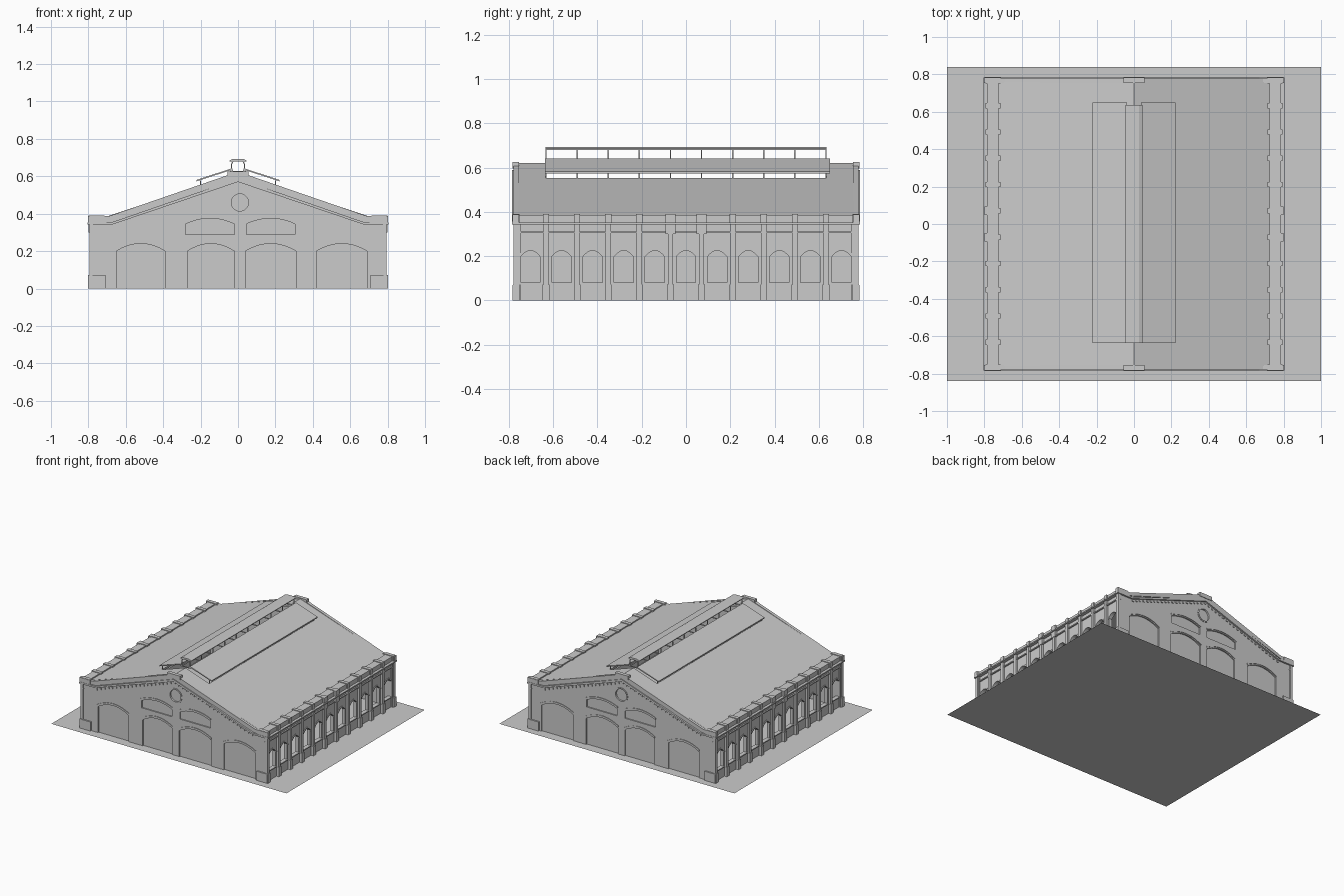
import bpy, bmesh, math

cube = bpy.data.objects.get("Cube")
if cube:
    bpy.data.objects.remove(cube, do_unlink=True)

GREY = (0.6, 0.6, 0.6, 1.0)
grey = bpy.data.materials.new("plain grey")
grey.use_nodes = True
grey.diffuse_color = GREY
grey.node_tree.nodes["Principled BSDF"].inputs["Base Color"].default_value = GREY


def part(name, prisms):
    """One object from prisms (outline, axis, start, end)."""
    bm = bmesh.new()
    for outline, axis, a, b in prisms:
        def place(u, v, d):
            return {"x": (d, u, v), "y": (u, d, v), "z": (u, v, d)}[axis]
        low = [bm.verts.new(place(u, v, a)) for u, v in outline]
        high = [bm.verts.new(place(u, v, b)) for u, v in outline]
        bm.faces.new(low)
        bm.faces.new(high)
        n = len(outline)
        for i in range(n):
            j = (i + 1) % n
            bm.faces.new((low[i], low[j], high[j], high[i]))
    bmesh.ops.recalc_face_normals(bm, faces=bm.faces)
    mesh = bpy.data.meshes.new(name)
    bm.to_mesh(mesh)
    bm.free()
    mesh.materials.append(grey)
    obj = bpy.data.objects.new(name, mesh)
    bpy.context.collection.objects.link(obj)
    return obj


def box(x0, x1, y0, y1, z0, z1):
    return ([(x0, y0), (x1, y0), (x1, y1), (x0, y1)], "z", z0, z1)


def arc(c, w, spring, rise, n=10):
    us = [1 - 2 * i / n for i in range(n + 1)]
    return [(c + w / 2 * u, spring + rise * (1 - u * u)) for u in us]


def arch(c, w, bottom, spring, rise):
    return [(c - w / 2, bottom), (c + w / 2, bottom)] + arc(c, w, spring, rise)


def arch_band(c, w, spring, rise, gap, thick):
    return arc(c, w, spring + gap + thick, rise) + arc(c, w, spring + gap, rise)[::-1]


def disc(cx, cz, r, n=24):
    return [(cx + r * math.cos(2 * math.pi * i / n),
             cz + r * math.sin(2 * math.pi * i / n)) for i in range(n)]


def cut(objs, prisms):
    cutter = part("opening_cutter", prisms)
    cutter.hide_render = True
    for obj in objs:
        mod = obj.modifiers.new("openings", "BOOLEAN")
        mod.operation, mod.solver, mod.object = "DIFFERENCE", "EXACT", cutter
        bpy.context.view_layer.objects.active = obj
        bpy.ops.object.modifier_apply(modifier=mod.name)
    bpy.data.objects.remove(cutter, do_unlink=True)


def roof_z(x):
    return 0.62 - 0.335 * abs(x)


# Ground sheet
bpy.ops.mesh.primitive_plane_add(size=2)
ground = bpy.context.object
ground.name = "ground_slab"
ground.scale.y = 0.84
ground.data.materials.append(grey)

BAY = 0.1405
piers = [(i - 4.5) * BAY for i in range(10)]
bays = [(i - 5) * BAY for i in range(11)]
pilasters = piers + [-0.766, 0.766]

# Long side walls
for side, s in (("left", 1), ("right", -1)):
    def sbox(x0, x1, y0, y1, z0, z1):
        return box(min(s * x0, s * x1), max(s * x0, s * x1), y0, y1, z0, z1)

    wall = part(side + "_wall", [sbox(0.755, 0.78, -0.765, 0.765, 0, 0.352)])
    hoods = part(side + "_window_hoods",
                 [(arch(y, 0.105, 0.19, 0.2, 0.036), "x", s * 0.775, s * 0.785) for y in bays])
    cut([wall, hoods],
        [(arch(y, 0.088, 0.08, 0.197, 0.028), "x", s * 0.7, s * 0.9) for y in bays])
    part(side + "_window_sills",
         [sbox(0.775, 0.786, y - 0.05, y + 0.05, 0.072, 0.08) for y in bays])
    part(side + "_pilasters",
         [sbox(0.775, 0.795, y - 0.012, y + 0.012, 0, 0.345) for y in pilasters])
    part(side + "_pilaster_bases",
         [sbox(0.775, 0.801, y - 0.015, y + 0.015, 0, 0.072) for y in pilasters])
    part(side + "_bands", [sbox(0.77, 0.79, -0.778, 0.778, 0.304, 0.312),
                           sbox(0.77, 0.805, -0.784, 0.784, 0.343, 0.352)])
    part(side + "_parapet", [sbox(0.725, 0.785, -0.775, 0.775, 0.35, 0.386)])
    part(side + "_parapet_piers",
         [sbox(0.715, 0.793, y - 0.014, y + 0.014, 0.35, 0.391) for y in pilasters])
    part(side + "_entrance_piers",
         [sbox(0.775, 0.798, y - 0.022, y + 0.022, 0.3, 0.391) for y in piers[4:6]])

# Gable ends with shallow doors, windows and a round window
doors = [(-0.52, 0.26), (-0.145, 0.25), (0.175, 0.27), (0.555, 0.27)]
uppers = [(-0.15, 0.26), (0.175, 0.26)]
for end, e in (("front", -1), ("back", 1)):
    wall = part(end + "_gable_wall", [(
        [(-0.79, 0), (0.79, 0), (0.79, 0.352), (0.71, 0.36), (0, 0.6),
         (-0.71, 0.36), (-0.79, 0.352)], "y", e * 0.745, e * 0.772)])
    ring = part(end + "_round_window_trim", [(disc(0.01, 0.46, 0.056), "y", e * 0.77, e * 0.776)])
    openings = [(arch(c, w, -0.01, 0.2, 0.04), "y", e * 0.763, e * 0.9) for c, w in doors]
    openings += [(arch(c, w, 0.29, 0.345, 0.03), "y", e * 0.763, e * 0.9) for c, w in uppers]
    openings.append((disc(0.01, 0.46, 0.046), "y", e * 0.763, e * 0.9))
    cut([wall, ring], openings)
    hoods = [(arch_band(c, w + 0.01, 0.2, 0.04, 0.008, 0.01), "y", e * 0.77, e * 0.776)
             for c, w in doors]
    hoods += [(arch_band(c, w + 0.01, 0.345, 0.03, 0.008, 0.01), "y", e * 0.77, e * 0.776)
              for c, w in uppers]
    part(end + "_arch_hoods", hoods)

    # Sloping parapet, moulding and dentils
    part(end + "_gable_coping", [(
        [(-0.71, 0.355), (0, 0.585), (0.71, 0.355), (0.71, 0.387), (0.69, 0.387),
         (0, 0.625), (-0.69, 0.387), (-0.71, 0.387)], "y", e * 0.755, e * 0.779)])
    part(end + "_gable_moulding", [(
        [(-0.8, 0.343), (-0.67, 0.343), (0, 0.57), (0.67, 0.343), (0.8, 0.343),
         (0.8, 0.356), (0.67, 0.356), (0, 0.588), (-0.67, 0.356), (-0.8, 0.356)],
        "y", e * 0.765, e * 0.785)])
    dentils = []
    for i in range(-20, 21):
        x = i * 0.033
        z = 0.565 - 0.34 * abs(x)
        y0, y1 = sorted((e * 0.77, e * 0.778))
        dentils.append(box(x - 0.007, x + 0.007, y0, y1, z - 0.014, z))
    part(end + "_dentils", dentils)
    y0, y1 = sorted((e * 0.755, e * 0.783))
    part(end + "_ridge_block", [box(-0.055, 0.055, y0, y1, 0.595, 0.626)])
    part(end + "_corner_blocks", [box(x - 0.045, x + 0.045, y0, y1, 0.35, 0.389)
                                  for x in (-0.757, 0.757)])
    part(end + "_corner_plinths", [box(x - 0.045, x + 0.045, y0, y1, 0, 0.07)
                                   for x in (-0.752, 0.752)])

# Roof with a central opening under the skylight
edge = 0.73
roof = part("roof", [([(-edge, roof_z(edge)), (0, roof_z(0)), (edge, roof_z(edge)),
                       (edge, roof_z(edge) - 0.014), (0, roof_z(0) - 0.014),
                       (-edge, roof_z(edge) - 0.014)], "y", -0.76, 0.76)])
cut([roof], [box(-0.2, 0.2, -0.635, 0.635, 0.4, 0.8)])

# Partition dividing the hall lengthwise
part("hall_partition", [box(-0.01, 0.01, -0.745, 0.745, 0, 0.32)])

# Raised skylight panels on thin posts
for side, s in (("left", 1), ("right", -1)):
    part(side + "_skylight_panel", [(
        [(s * 0.038, 0.633), (s * 0.222, 0.573), (s * 0.222, 0.581), (s * 0.038, 0.641)],
        "y", -0.637, 0.65)])
    part(side + "_skylight_posts", [
        box(s * 0.2 - 0.003, s * 0.2 + 0.003, y - 0.003, y + 0.003, 0.54, 0.578) for y in piers])

# Ridge lantern: rails, rounded ribs and cap
part("lantern_rails", [box(x - 0.005, x + 0.005, -0.635, 0.635, 0.622, 0.636)
                       for x in (-0.038, 0.038)])
half_rib = [(0.03, 0.622), (0.037, 0.64), (0.037, 0.668), (0.028, 0.684)]
outer = half_rib + [(-x, z) for x, z in half_rib[::-1]]
inner = [(x * 0.84, 0.655 + (z - 0.655) * 0.84) for x, z in outer]
n = len(outer)
ribs = []
for y in piers:
    for i in range(n):
        j = (i + 1) % n
        ribs.append(([outer[i], outer[j], inner[j], inner[i]], "y", y - 0.003, y + 0.003))
part("lantern_ribs", ribs)
part("lantern_cap", [([(-0.046, 0.68), (0.046, 0.68), (0.046, 0.685), (0.028, 0.693),
                       (-0.028, 0.693), (-0.046, 0.685)], "y", -0.635, 0.635)])
